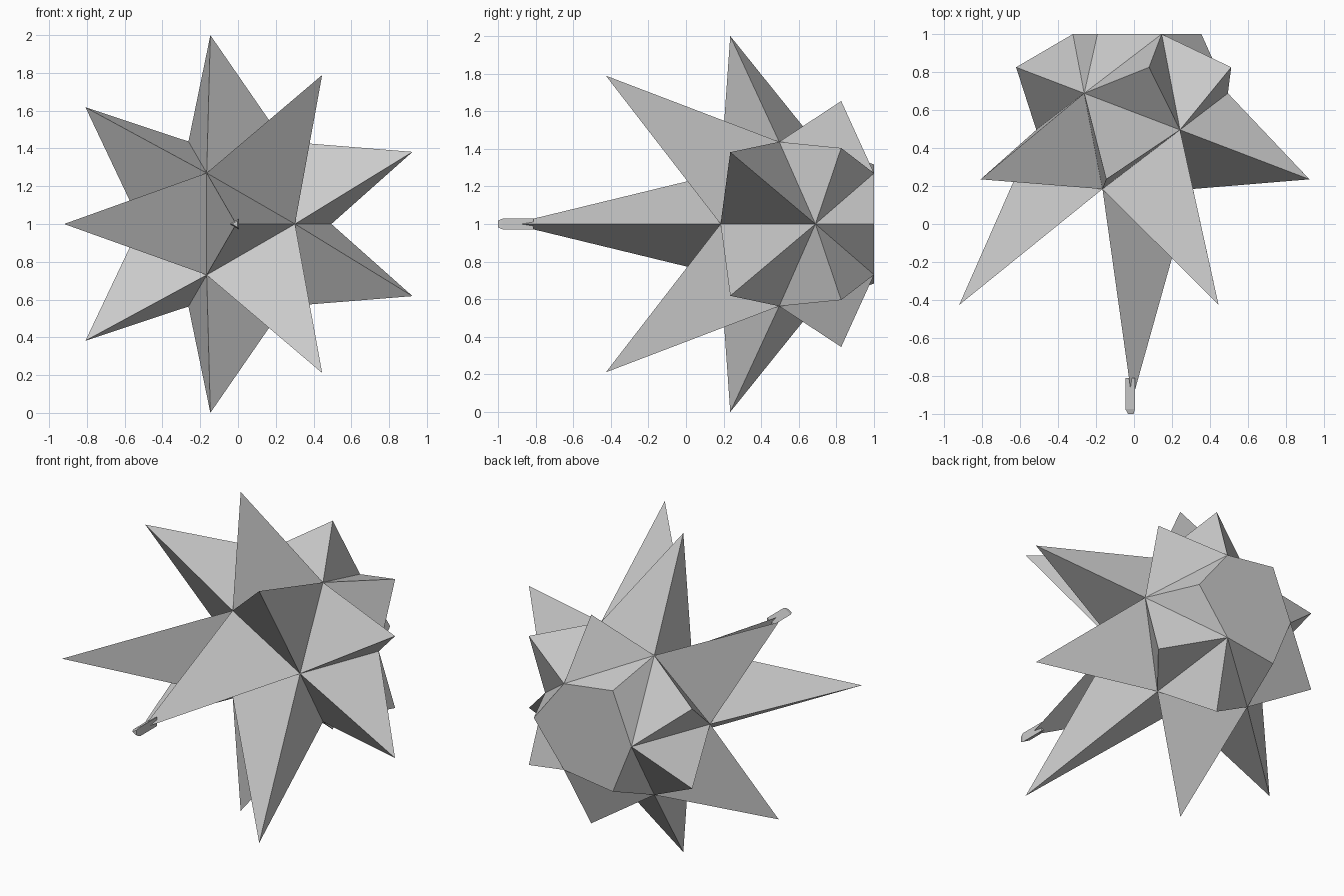
import bpy, bmesh, math
from mathutils import Matrix, Vector

cube = bpy.data.objects.get("Cube")
if cube:
    bpy.data.objects.remove(cube, do_unlink=True)

# Single matte grey
grey = bpy.data.materials.new("plain_grey")
grey.use_nodes = True
colour = (0.6, 0.6, 0.6, 1)
grey.diffuse_color = colour
grey.node_tree.nodes["Principled BSDF"].inputs["Base Color"].default_value = colour


def finish(bm, name, location):
    bmesh.ops.recalc_face_normals(bm, faces=bm.faces)
    mesh = bpy.data.meshes.new(name)
    bm.to_mesh(mesh)
    bm.free()
    mesh.materials.append(grey)
    obj = bpy.data.objects.new(name, mesh)
    obj.location = location
    bpy.context.collection.objects.link(obj)
    return obj


# Icosahedron core, turned so one face looks forward with a corner towards +x
EDGE = 0.54
RADIUS = EDGE * math.sin(math.radians(72))
INNER = EDGE * (3 * math.sqrt(3) + math.sqrt(15)) / 12
CENTRE = Vector((-0.01, 1 - INNER, 1))

star = bmesh.new()
bmesh.ops.create_icosphere(star, subdivisions=1, radius=RADIUS)
star.faces.ensure_lookup_table()
front = star.faces[0]
n = front.normal.copy()
v = (front.verts[0].co - front.calc_center_median()).normalized()
star.transform(Matrix((v, -n, n.cross(v))).to_4x4())
star.normal_update()

# One spike per face, shorter towards the back; the rear ones lie flat in the back plane
LENGTHS = {1.0: 1.52, 0.75: 1.366, 0.33: 1.07, -0.33: 0.70}
for face in list(star.faces):
    d = face.calc_center_median().normalized()
    facing = -d.y
    if facing < -0.9:
        continue
    if facing < -0.6:
        length = INNER / d.y
    else:
        length = LENGTHS[min(LENGTHS, key=lambda k: abs(k - facing))]
    tip = bmesh.ops.poke(star, faces=[face])["verts"][0]
    tip.co = d * length

# Join the flat back into one hexagon
back = [f for f in star.faces if all(p.co.y > INNER - 0.001 for p in f.verts)]
bmesh.ops.dissolve_faces(star, faces=back)
finish(star, "spiked_star", CENTRE)

# Three-sided cap on the front spike, with a tapered end
cap = bmesh.new()
rings = []
for y, r in ((-0.81, 0.033), (-0.975, 0.033), (-1.0, 0.02)):
    ring = []
    for i in range(3):
        a = math.pi + i * math.tau / 3
        ring.append(cap.verts.new((r * math.cos(a), y, r * math.sin(a))))
    rings.append(ring)
for a, b in zip(rings, rings[1:]):
    for i in range(3):
        j = (i + 1) % 3
        cap.faces.new((a[i], a[j], b[j], b[i]))
cap.faces.new(rings[0])
cap.faces.new(rings[-1])
finish(cap, "spike_cap", (-0.012, 0, 1))
